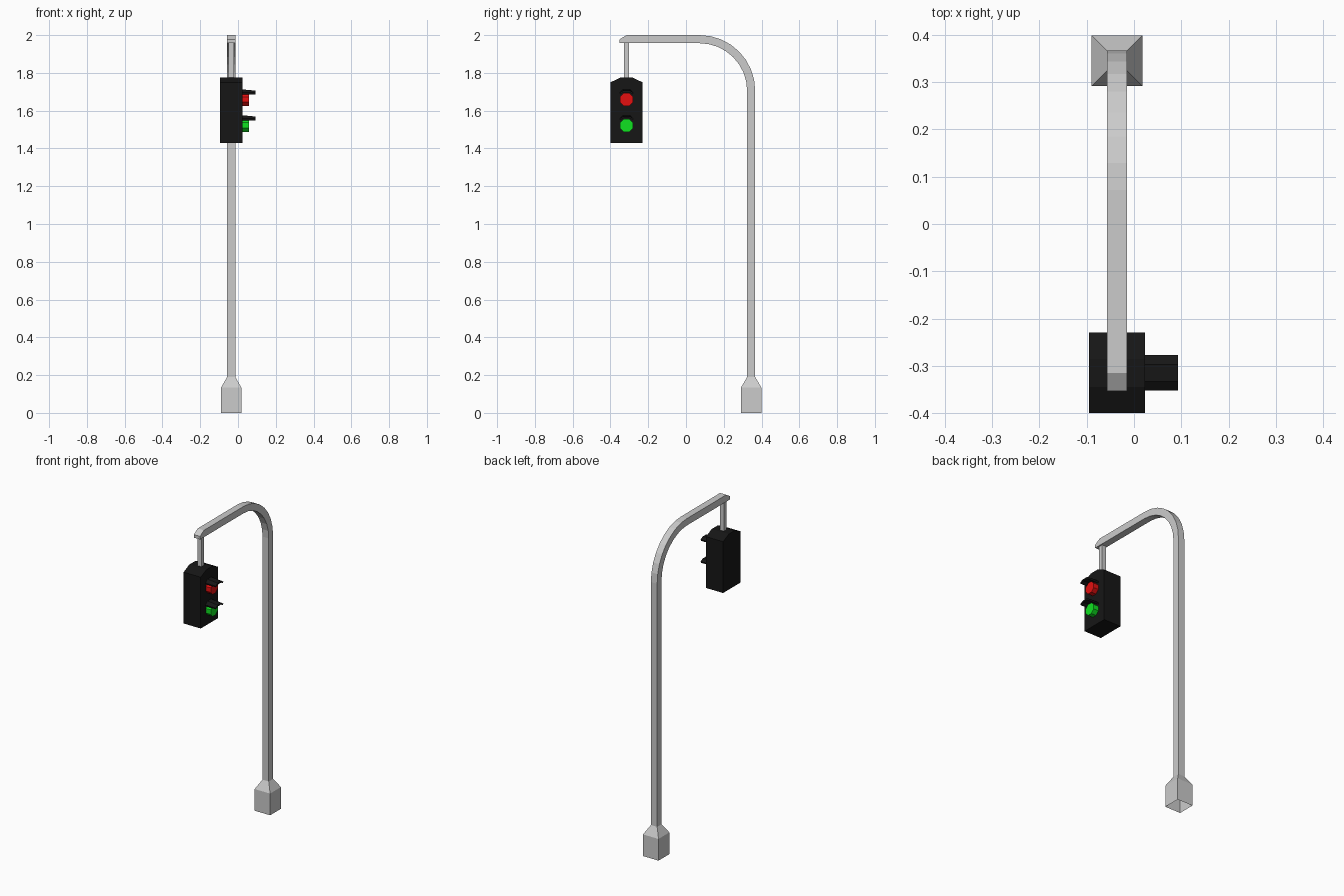
import bpy, bmesh, math
from mathutils import Vector

if "Cube" in bpy.data.objects:
    bpy.data.objects.remove(bpy.data.objects["Cube"])

CX, POLE_Y, LAMP_Y = -0.036, 0.345, -0.315
R = 0.0215          # half thickness of the pole


def material(name, rgb):
    m = bpy.data.materials.new(name)
    m.diffuse_color = (*rgb, 1)
    m.use_nodes = True
    m.node_tree.nodes["Principled BSDF"].inputs["Base Color"].default_value = m.diffuse_color
    return m


def loft(name, rings, mat=None, cap_start=True, cap_end=True):
    """Skin a list of closed rings with the same point count."""
    bm = bmesh.new()
    vs = [[bm.verts.new(p) for p in ring] for ring in rings]
    n = len(vs[0])
    for a, b in zip(vs, vs[1:]):
        for i in range(n):
            j = (i + 1) % n
            bm.faces.new((a[i], a[j], b[j], b[i]))
    if cap_start:
        bm.faces.new(vs[0][::-1])
    if cap_end:
        bm.faces.new(vs[-1])
    bmesh.ops.recalc_face_normals(bm, faces=bm.faces)
    me = bpy.data.meshes.new(name)
    bm.to_mesh(me)
    bm.free()
    ob = bpy.data.objects.new(name, me)
    bpy.context.collection.objects.link(ob)
    if mat:
        me.materials.append(mat)
    return ob


def section(y, z, half, angle=0.0, lo=None, hi=None):
    """Square section; angle turns it from vertical (0) to horizontal travel."""
    out = Vector((0, math.cos(angle), math.sin(angle)))
    lo = -half if lo is None else lo
    hi = half if hi is None else hi
    c = Vector((CX, y, z))
    side = Vector((half, 0, 0))
    return [c - side + out * lo, c + side + out * lo,
            c + side + out * hi, c - side + out * hi]


def x_prism(profile, x):
    return [(x, LAMP_Y + y, z) for y, z in profile]


black = material("black", (0.008, 0.008, 0.008))
red = material("red", (0.78, 0.005, 0.005))
green = material("green", (0.005, 0.75, 0.015))

# Post: flared foot (open underneath), shaft, quarter bend and arm
bend_r = 0.273
bend_y, bend_z = POLE_Y - bend_r, 2 - R - bend_r
rings = [section(POLE_Y, 0, 0.0535), section(POLE_Y, 0.135, 0.0535),
         section(POLE_Y, 0.19, R)]
for i in range(9):
    a = math.pi / 2 * i / 8
    rings.append(section(bend_y + bend_r * math.cos(a),
                         bend_z + bend_r * math.sin(a), R, a))
rings.append(section(LAMP_Y, 2 - R, R, math.pi / 2))
rings.append(section(-0.353, 2 - R, R, math.pi / 2, hi=-0.002))
loft("post", rings, cap_start=False)

# Hanger rod
loft("hanger", [section(LAMP_Y, z, 0.0135) for z in (1.76, 1.965)])

# Signal housing with chamfered top
housing = [(-0.085, 1.43), (0.085, 1.43), (0.085, 1.75),
           (0.03, 1.776), (-0.03, 1.776), (-0.085, 1.75)]
loft("housing", [x_prism(housing, x) for x in (-0.095, 0.023)], black)

# Lenses and their visors
for name, z, mat in (("red", 1.659, red), ("green", 1.522, green)):
    disc = [(0.0375 * math.cos(a), z + 0.0375 * math.sin(a))
            for a in (math.pi / 8 + k * math.pi / 4 for k in range(8))]
    loft(name + "_lens", [x_prism(disc, x) for x in (0.02, 0.057)], mat)

    def arch(top, low):
        outer = [(-0.0375, low), (-0.018, top), (0.018, top), (0.0375, low)]
        inner = [(y * 0.92, h - 0.009) for y, h in reversed(outer)]
        return [(y, z + h) for y, h in outer + inner]

    loft(name + "_visor", [x_prism(arch(0.054, 0.036), 0.02),
                           x_prism(arch(0.047, 0.036), 0.093)], black)
